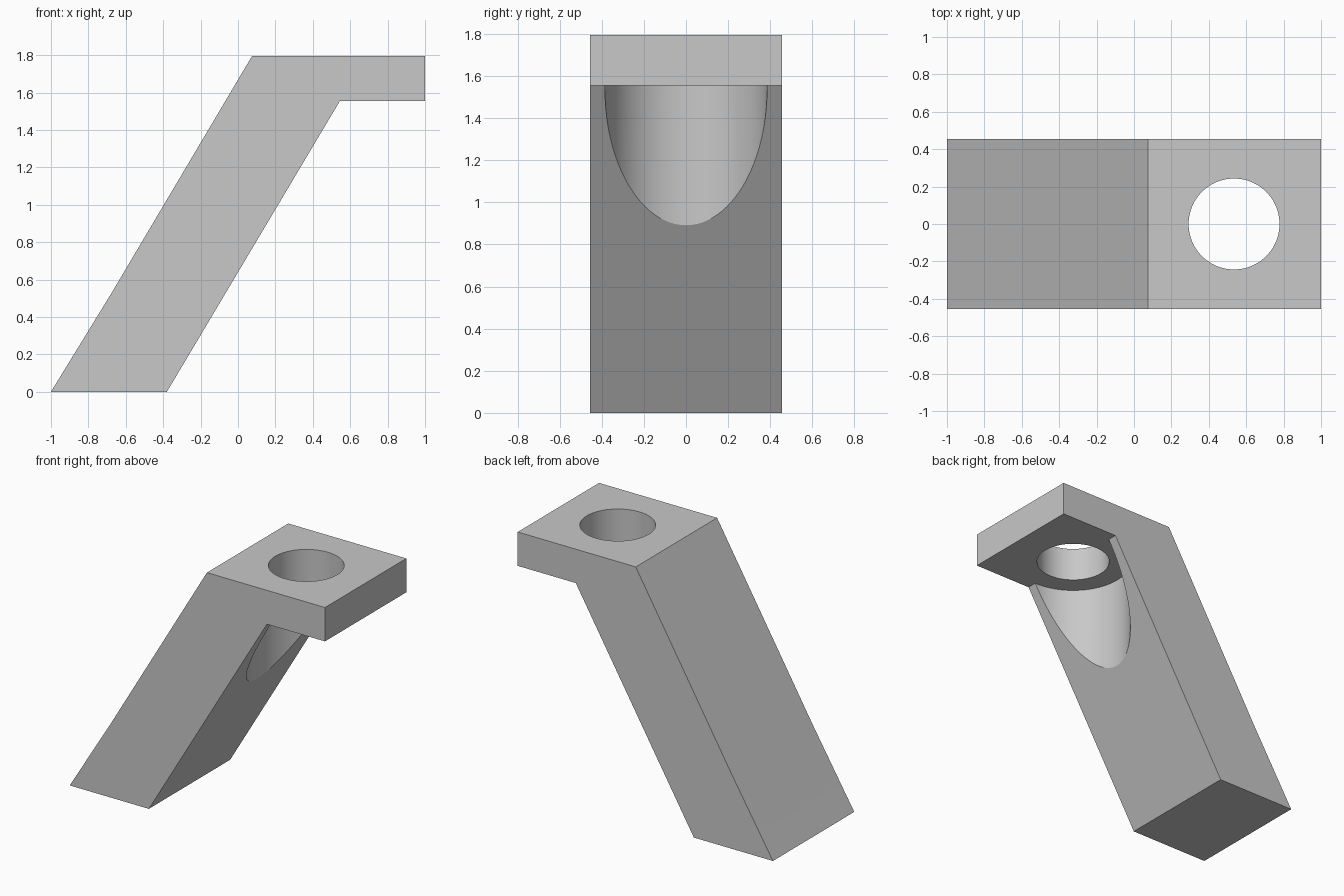
import bpy
import bmesh
from math import radians

if "Cube" in bpy.data.objects:
    bpy.data.objects.remove(bpy.data.objects["Cube"], do_unlink=True)

HALF_DEPTH = 0.455
HOLE_X = 0.535
SHELF_BOTTOM, TOP = 1.555, 1.795

# Plain grey finish
grey = bpy.data.materials.new("plain_grey")
grey.use_nodes = True
colour = (0.58, 0.58, 0.58, 1)
grey.diffuse_color = colour
grey.node_tree.nodes["Principled BSDF"].inputs["Base Color"].default_value = colour


def extrude_profile(name, points):
    """Extrude an x-z outline through the full depth."""
    bm = bmesh.new()
    face = bm.faces.new([bm.verts.new((x, -HALF_DEPTH, z)) for x, z in points])
    result = bmesh.ops.extrude_face_region(bm, geom=[face])
    verts = [v for v in result["geom"] if isinstance(v, bmesh.types.BMVert)]
    bmesh.ops.translate(bm, verts=verts, vec=(0, 2 * HALF_DEPTH, 0))
    bmesh.ops.recalc_face_normals(bm, faces=bm.faces)
    mesh = bpy.data.meshes.new(name)
    bm.to_mesh(mesh)
    bm.free()
    mesh.materials.append(grey)
    obj = bpy.data.objects.new(name, mesh)
    bpy.context.collection.objects.link(obj)
    return obj


def cut_cylinder(target, name, radius, bottom, top):
    """Cut a vertical round hole between two heights."""
    bpy.ops.mesh.primitive_cylinder_add(
        vertices=96, radius=radius, depth=top - bottom,
        location=(HOLE_X, 0, (top + bottom) / 2))
    cutter = bpy.context.object
    cutter.name = name
    cutter.data.materials.append(grey)
    bpy.context.view_layer.objects.active = target
    mod = target.modifiers.new(name, "BOOLEAN")
    mod.operation = "DIFFERENCE"
    mod.solver = "EXACT"
    mod.object = cutter
    bpy.ops.object.modifier_apply(modifier=mod.name)
    bpy.data.objects.remove(cutter, do_unlink=True)


# Leaning leg with a flat shelf at its top
bracket = extrude_profile("angled_bracket", [
    (-1, 0), (-0.38, 0), (0.545, SHELF_BOTTOM), (1, SHELF_BOTTOM),
    (1, TOP), (0.075, TOP), (-0.675, 0.53)])

# Wide clearance scooped from the leg, then the hole through the shelf
cut_cylinder(bracket, "clearance_bore", 0.385, 0.4, SHELF_BOTTOM)
cut_cylinder(bracket, "shelf_hole", 0.243, 1.2, TOP + 0.2)

# Smooth bores, crisp edges
bpy.ops.object.select_all(action="DESELECT")
bracket.select_set(True)
bpy.context.view_layer.objects.active = bracket
bpy.ops.object.shade_smooth_by_angle(angle=radians(30))
